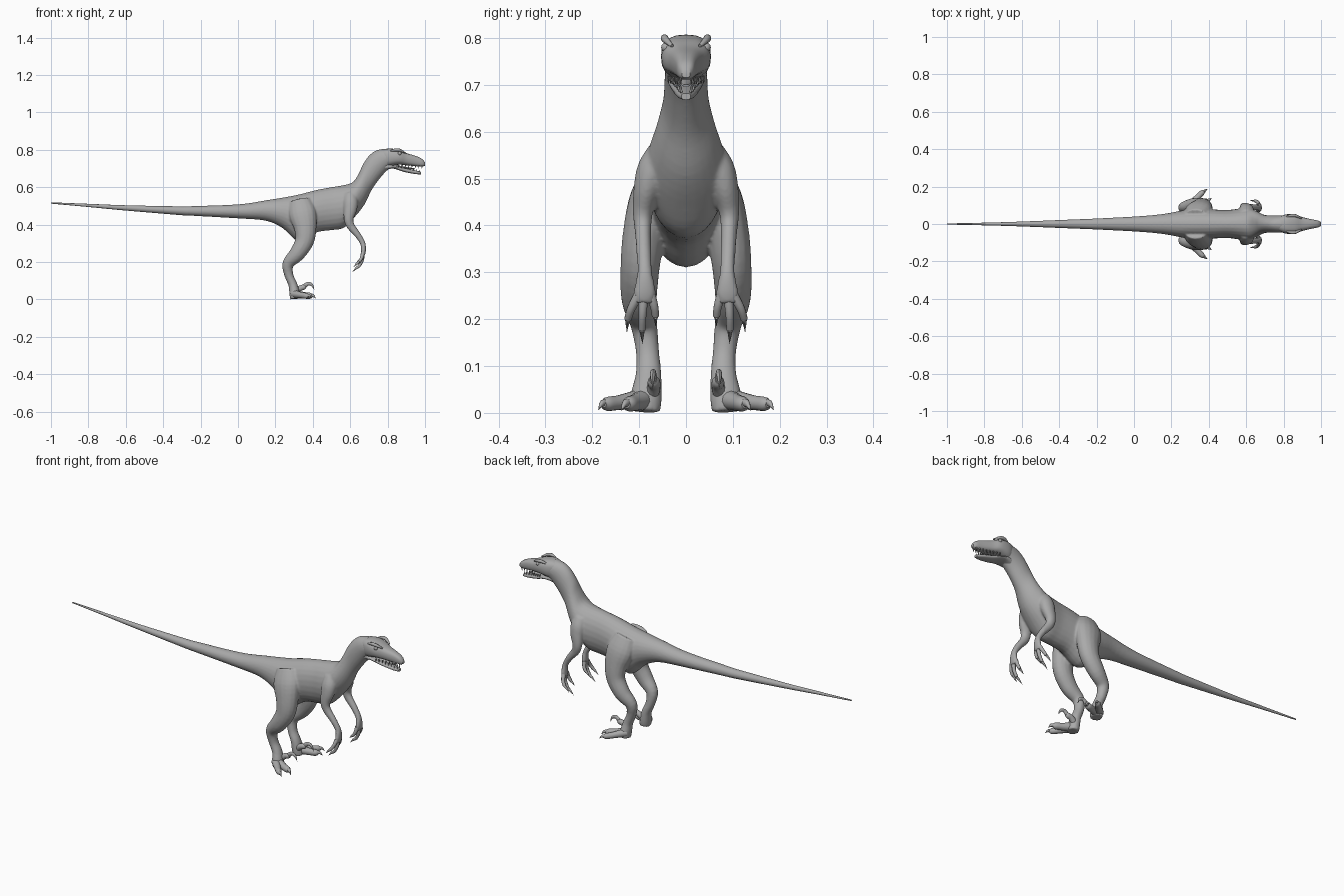
import bpy, bmesh, math
from mathutils import Vector

skin = bpy.data.materials.new("grey_skin")
skin.diffuse_color = (0.4, 0.4, 0.4, 1)


def resample(rows, k=4):
    """Catmull-Rom smoothing of rows of numbers."""
    out = []
    for i in range(len(rows) - 1):
        a, b = rows[max(i - 1, 0)], rows[i]
        c, d = rows[i + 1], rows[min(i + 2, len(rows) - 1)]
        for s in range(k):
            t = s / k
            out.append([0.5 * (2 * q + (r - p) * t + (2 * p - 5 * q + 4 * r - w) * t * t
                               + (3 * q - p - 3 * r + w) * t ** 3)
                        for p, q, r, w in zip(a, b, c, d)])
    out.append(list(rows[-1]))
    return out


def skin_rings(bm, rings, n, e=1.0):
    """Bridge rings given as (centre, half axis, half axis), capped at both ends."""
    def power(v):
        return math.copysign(abs(v) ** e, v)
    loops = []
    for c, u, v in rings:
        loops.append([bm.verts.new(c + u * power(math.cos(2 * math.pi * j / n))
                                   + v * power(math.sin(2 * math.pi * j / n))) for j in range(n)])
    for a, b in zip(loops, loops[1:]):
        for j in range(n):
            bm.faces.new((a[j], a[(j + 1) % n], b[(j + 1) % n], b[j]))
    bm.faces.new(loops[0][::-1])
    bm.faces.new(loops[-1])


def trunk(bm, rows, n=24, e=1.0, k=4):
    """Rows: top x, top z, bottom x, bottom z, half width."""
    rings = []
    for xt, zt, xb, zb, w in resample(rows, k):
        top, bot = Vector((xt, 0, zt)), Vector((xb, 0, zb))
        rings.append(((top + bot) / 2, (top - bot) / 2, Vector((0, w, 0))))
    skin_rings(bm, rings, n, e)


def limb(bm, rows, side=1, n=16, k=4):
    """Rows: x, y, z, depth radius, width radius."""
    rows = resample(rows, k)
    pts = [Vector((r[0], r[1] * side, r[2])) for r in rows]
    rings = []
    for i, r in enumerate(rows):
        t = (pts[min(i + 1, len(pts) - 1)] - pts[max(i - 1, 0)]).normalized()
        v = Vector((0, 1, 0))
        v = (v - t * v.dot(t)).normalized()
        rings.append((pts[i], t.cross(v) * max(r[3], 0.0006), v * max(r[4], 0.0006)))
    skin_rings(bm, rings, n)


def finish(name, bm, angle=50):
    bmesh.ops.recalc_face_normals(bm, faces=bm.faces)
    me = bpy.data.meshes.new(name)
    bm.to_mesh(me)
    bm.free()
    me.materials.append(skin)
    ob = bpy.data.objects.new(name, me)
    bpy.context.collection.objects.link(ob)
    bpy.ops.object.select_all(action='DESELECT')
    ob.select_set(True)
    bpy.context.view_layer.objects.active = ob
    bpy.ops.object.shade_smooth_by_angle(angle=math.radians(angle))
    return ob


# Body: torso, neck, tail root, legs and arms fused into one skin
bm = bmesh.new()
trunk(bm, [
    (-.30, .497, -.30, .450, .025), (0, .508, 0, .433, .040), (.15, .530, .15, .420, .053),
    (.25, .546, .24, .380, .070), (.33, .562, .325, .310, .083), (.42, .585, .42, .358, .078),
    (.50, .600, .50, .370, .075), (.57, .612, .565, .382, .083), (.615, .628, .622, .438, .084),
    (.645, .672, .675, .505, .066), (.668, .722, .715, .585, .050), (.70, .768, .755, .642, .046),
    (.74, .797, .79, .682, .045), (.79, .806, .82, .708, .046)])
LEG = [(.33, .05, .53, .055, .03), (.345, .075, .46, .073, .044), (.36, .09, .38, .060, .045),
       (.355, .098, .31, .050, .042), (.315, .10, .243, .042, .038), (.268, .09, .19, .031, .029),
       (.272, .082, .13, .024, .025), (.293, .08, .08, .024, .028), (.302, .085, .035, .028, .034),
       (.306, .087, .003, .028, .032)]
ARM = [(.60, .05, .56, .035, .03), (.602, .070, .52, .040, .034), (.60, .083, .48, .036, .029),
       (.592, .092, .43, .026, .022), (.602, .092, .393, .022, .018), (.64, .09, .345, .017, .016),
       (.667, .088, .30, .014, .016), (.671, .088, .26, .013, .024), (.667, .09, .235, .011, .022)]
for s in (1, -1):
    limb(bm, LEG, s)
    limb(bm, ARM, s)
body = finish("body", bm)
rm = body.modifiers.new("fuse", 'REMESH')
rm.mode = 'VOXEL'
rm.voxel_size = 0.005
rm.use_smooth_shade = True
sm = body.modifiers.new("soften", 'SMOOTH')
sm.factor = 0.5
sm.iterations = 6

# Tail
bm = bmesh.new()
trunk(bm, [(-1, .519, -1, .512, .003), (-.8, .511, -.8, .494, .007), (-.6, .503, -.6, .475, .013),
           (-.3, .497, -.3, .450, .025), (-.27, .497, -.27, .449, .026)], 16)
finish("tail", bm)

# Skull with upper jaw
bm = bmesh.new()
trunk(bm, [(.765, .798, .78, .712, .036), (.81, .807, .81, .712, .051), (.86, .798, .86, .720, .052),
           (.90, .782, .90, .717, .037), (.95, .767, .95, .712, .025), (.985, .750, .985, .711, .018),
           (1.0, .732, 1.0, .715, .009)], 20, 0.75)
finish("skull", bm)

# Lower jaw
bm = bmesh.new()
trunk(bm, [(.785, .730, .785, .690, .036), (.83, .717, .83, .699, .040), (.89, .702, .89, .681, .030),
           (.95, .689, .95, .670, .020), (.978, .682, .978, .668, .010)], 16, 0.75)
finish("lower_jaw", bm)

# Tongue
bm = bmesh.new()
limb(bm, [(.82, 0, .718, .006, .02), (.89, 0, .704, .005, .013), (.945, 0, .698, .003, .007)], 1, 8)
finish("tongue", bm)

# Teeth along both jaws
bm = bmesh.new()
for s in (1, -1):
    for i in range(8):
        f = i / 7
        x, y = .86 + .125 * f, .037 - .026 * f
        limb(bm, [(x, y, .719 - .004 * f, .004, .003), (x - .003, y, .703 - .004 * f, 0, 0)], s, 5, 1)
        x, y = .86 + .11 * f, .031 - .021 * f
        limb(bm, [(x, y, .707 - .024 * f, .003, .003), (x - .003, y, .719 - .022 * f, 0, 0)], s, 5, 1)
finish("teeth", bm)

for s, tag in ((1, "left"), (-1, "right")):
    # Eye and brow ridge
    bm = bmesh.new()
    bmesh.ops.create_uvsphere(bm, u_segments=12, v_segments=8, radius=.010)
    bmesh.ops.translate(bm, verts=bm.verts, vec=(.864, .043 * s, .780))
    finish(tag + "_eye", bm)
    bm = bmesh.new()
    limb(bm, [(.815, .040, .792, .004, .004), (.84, .045, .799, .008, .008),
              (.865, .044, .797, .008, .008), (.895, .030, .783, .003, .004)], s, 10)
    finish(tag + "_brow", bm)

    # Toes: outer, middle and the raised inner one
    bm = bmesh.new()
    limb(bm, [(.295, .095, .03, .022, .022), (.34, .143, .022, .016, .016),
              (.365, .168, .019, .015, .014), (.378, .176, .018, .007, .007)], s, 12)
    limb(bm, [(.295, .085, .03, .024, .024), (.35, .108, .022, .018, .018),
              (.385, .121, .019, .016, .016), (.398, .126, .018, .008, .008)], s, 12)
    limb(bm, [(.30, .074, .035, .018, .016), (.33, .068, .058, .015, .014),
              (.352, .069, .066, .014, .013), (.362, .07, .07, .008, .008)], s, 12)
    finish(tag + "_toes", bm)

    # Toe claws, with the large sickle on the inner toe
    bm = bmesh.new()
    limb(bm, [(.365, .168, .021, .009, .008), (.38, .179, .020, .007, .006), (.393, .187, .006, 0, 0)], s, 8)
    limb(bm, [(.385, .121, .021, .010, .009), (.402, .130, .020, .008, .007), (.415, .138, .005, 0, 0)], s, 8)
    limb(bm, [(.348, .069, .062, .012, .008), (.372, .070, .084, .010, .007),
              (.395, .071, .077, .007, .005), (.408, .071, .05, 0, 0)], s, 8)
    finish(tag + "_toe_claws", bm)

    # Fingers and their claws
    fingers = [((.668, .090, .25), (.664, .093, .21), (.648, .094, .178), (.612, .093, .147)),
               ((.668, .076, .255), (.663, .068, .228), (.652, .065, .207), (.628, .065, .186)),
               ((.668, .102, .25), (.661, .117, .222), (.647, .124, .200), (.618, .126, .173))]
    hand, claws = bmesh.new(), bmesh.new()
    for a, b, c, d in fingers:
        limb(hand, [(*a, .011, .011), (*b, .009, .009), (*c, .008, .008)], s, 10)
        mid = [(p + q) / 2 for p, q in zip(c, d)]
        limb(claws, [(*c, .0075, .006), (mid[0] + .002, mid[1], mid[2] + .004, .006, .004), (*d, 0, 0)], s, 8)
    finish(tag + "_fingers", hand)
    finish(tag + "_finger_claws", claws)
